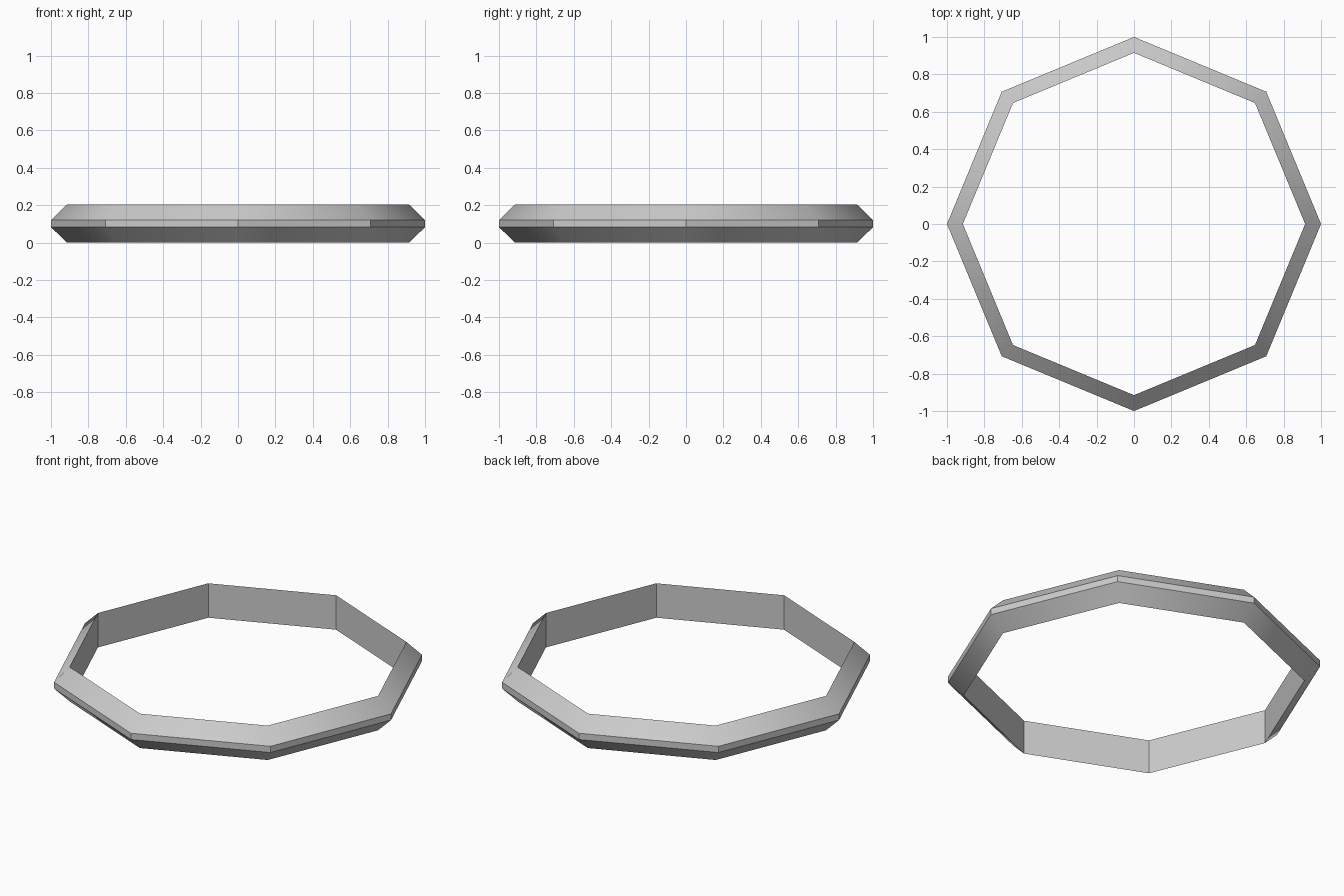
import bpy, bmesh, math

cube = bpy.data.objects.get("Cube")
if cube:
    bpy.data.objects.remove(cube, do_unlink=True)

SIDES = 8
# Cross-section (radius, height): flat inner wall, narrow outer band, two bevels
PROFILE = [(0.915, 0.0), (1.0, 0.083), (1.0, 0.12), (0.915, 0.203)]

# Plain grey
grey = bpy.data.materials.new("grey")
grey.use_nodes = True
colour = (0.6, 0.6, 0.6, 1.0)
grey.diffuse_color = colour
grey.node_tree.nodes["Principled BSDF"].inputs["Base Color"].default_value = colour

# Octagonal ring: the cross-section swept around z
bm = bmesh.new()
loops = []
for i in range(SIDES):
    a = 2 * math.pi * i / SIDES
    loops.append([bm.verts.new((r * math.cos(a), r * math.sin(a), z)) for r, z in PROFILE])
for i in range(SIDES):
    here, after = loops[i], loops[(i + 1) % SIDES]
    for j in range(len(PROFILE)):
        k = (j + 1) % len(PROFILE)
        bm.faces.new((here[j], after[j], after[k], here[k]))
bmesh.ops.recalc_face_normals(bm, faces=bm.faces)
mesh = bpy.data.meshes.new("octagonal_ring")
bm.to_mesh(mesh)
bm.free()
mesh.materials.append(grey)

ring = bpy.data.objects.new("octagonal_ring", mesh)
bpy.context.collection.objects.link(ring)

# Bevels blend around the ring; band and inner wall keep sharp corners
bpy.ops.object.select_all(action="DESELECT")
ring.select_set(True)
bpy.context.view_layer.objects.active = ring
bpy.ops.object.shade_smooth_by_angle(angle=math.radians(38))
